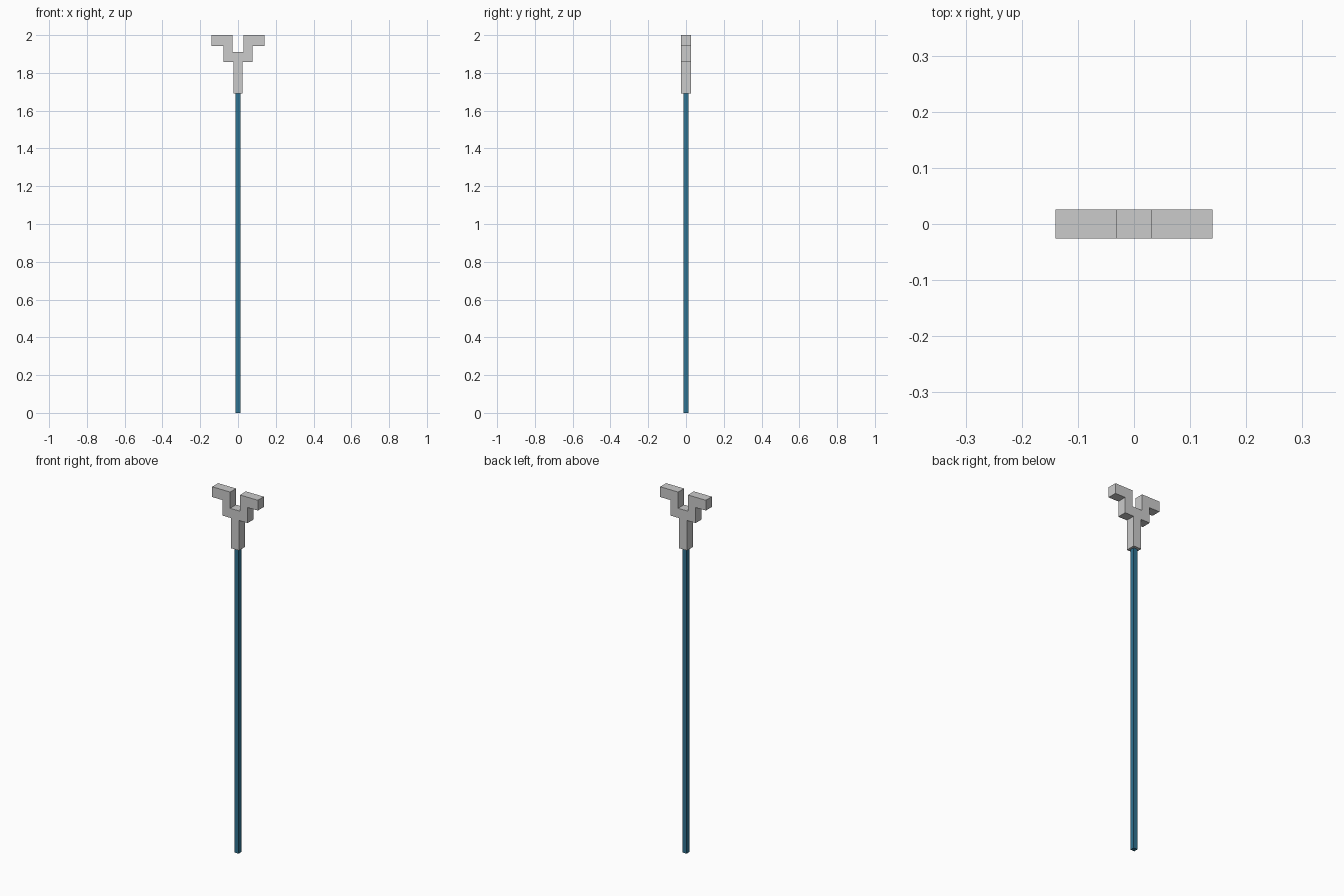
import bpy, bmesh

if "Cube" in bpy.data.objects:
    bpy.data.objects.remove(bpy.data.objects["Cube"])

HEAD_HALF_DEPTH = 0.026
POLE_HALF = 0.012
POLE_TOP = 1.69


def extruded_profile(name, points, half_depth):
    """Closed x/z outline extruded along y."""
    bm = bmesh.new()
    face = bm.faces.new([bm.verts.new((x, -half_depth, z)) for x, z in points])
    result = bmesh.ops.extrude_face_region(bm, geom=[face])
    verts = [v for v in result["geom"] if isinstance(v, bmesh.types.BMVert)]
    bmesh.ops.translate(bm, verts=verts, vec=(0, 2 * half_depth, 0))
    bmesh.ops.recalc_face_normals(bm, faces=bm.faces)
    mesh = bpy.data.meshes.new(name)
    bm.to_mesh(mesh)
    bm.free()
    obj = bpy.data.objects.new(name, mesh)
    bpy.context.collection.objects.link(obj)
    return obj


# Stepped fork head: right half of the outline, mirrored to the left
right = [(0.024, POLE_TOP), (0.024, 1.857), (0.078, 1.857), (0.078, 1.943),
         (0.14, 1.943), (0.14, 2.0), (0.03, 2.0), (0.03, 1.91)]
left = [(-x, z) for x, z in reversed(right)]
extruded_profile("fork_head", right + left, HEAD_HALF_DEPTH)

# Slim square pole
pole = extruded_profile("pole", [(-POLE_HALF, 0), (POLE_HALF, 0),
                                 (POLE_HALF, POLE_TOP), (-POLE_HALF, POLE_TOP)],
                        POLE_HALF)
blue = bpy.data.materials.new("pole_blue")
blue.diffuse_color = (0.03, 0.17, 0.28, 1)
blue.use_nodes = True
blue.node_tree.nodes["Principled BSDF"].inputs["Base Color"].default_value = blue.diffuse_color
pole.data.materials.append(blue)
